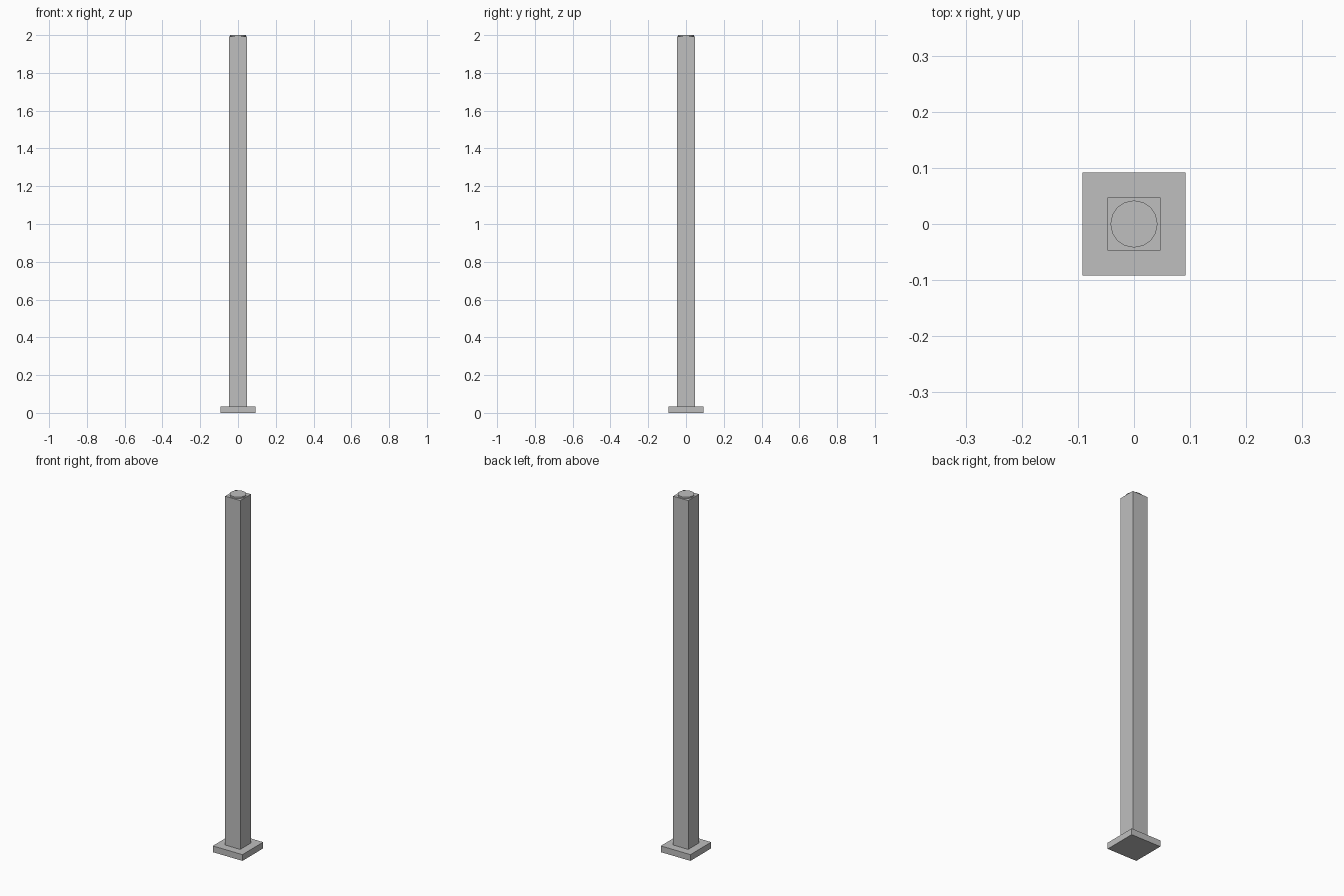
import bpy

cube = bpy.data.objects.get("Cube")
if cube:
    bpy.data.objects.remove(cube, do_unlink=True)

BASE_TOP, POST_TOP, CAP_TOP = 0.035, 1.992, 2.0

grey = bpy.data.materials.new("light_grey")
grey.use_nodes = True
colour = (0.52, 0.52, 0.52, 1)
grey.diffuse_color = colour
grey.node_tree.nodes["Principled BSDF"].inputs["Base Color"].default_value = colour


def finish(name):
    obj = bpy.context.object
    obj.name = name
    obj.data.materials.append(grey)
    return obj


def block(name, width, bottom, top):
    bpy.ops.mesh.primitive_cube_add(size=1, location=(0, 0, (bottom + top) / 2))
    obj = finish(name)
    obj.scale = (width, width, top - bottom)
    bpy.ops.object.transform_apply(location=False, rotation=False, scale=True)


# Square foot plate and tall square post
block("base_plate", 0.184, 0, BASE_TOP)
block("post", 0.094, BASE_TOP, POST_TOP)

# Thin round cap on top
bpy.ops.mesh.primitive_cylinder_add(
    vertices=16, radius=0.042, depth=CAP_TOP - POST_TOP,
    location=(0, 0, (POST_TOP + CAP_TOP) / 2))
finish("round_cap")
